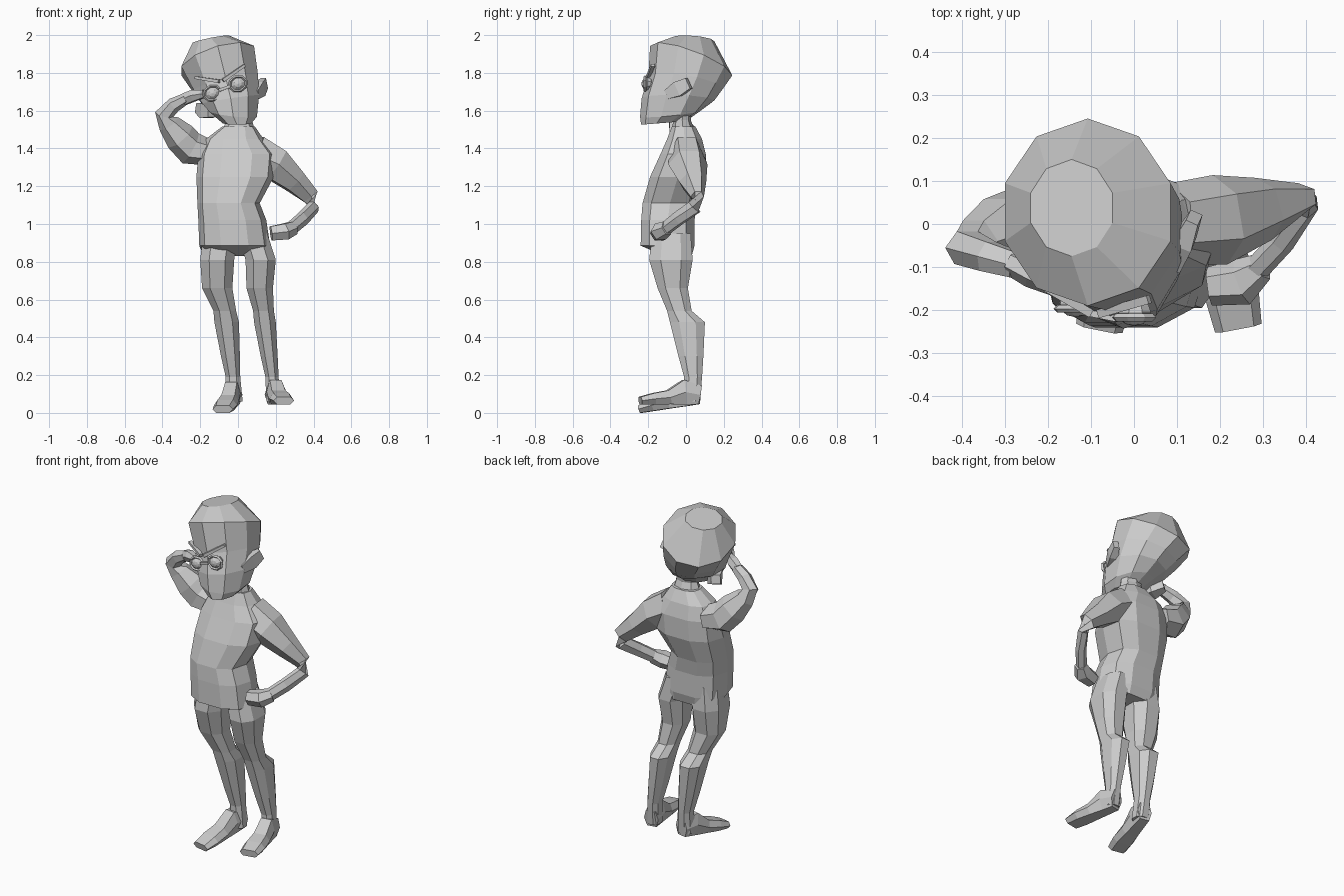
import bpy, bmesh, math
from mathutils import Vector

cube = bpy.data.objects.get("Cube")
if cube:
    bpy.data.objects.remove(cube, do_unlink=True)

GREY = (0.6, 0.6, 0.6, 1)
grey = bpy.data.materials.new("plain grey")
grey.use_nodes = True
grey.diffuse_color = GREY
grey.node_tree.nodes["Principled BSDF"].inputs["Base Color"].default_value = GREY


def skin(name, loops):
    """Join matching loops of points into a closed, flat-shaded body."""
    bm = bmesh.new()
    rings = [[bm.verts.new(p) for p in loop] for loop in loops]
    n = len(rings[0])
    for low, high in zip(rings, rings[1:]):
        for i in range(n):
            j = (i + 1) % n
            bm.faces.new((low[i], low[j], high[j], high[i]))
    bm.faces.new(rings[0][::-1])
    bm.faces.new(rings[-1])
    bmesh.ops.recalc_face_normals(bm, faces=bm.faces)
    mesh = bpy.data.meshes.new(name)
    bm.to_mesh(mesh)
    bm.free()
    mesh.materials.append(grey)
    obj = bpy.data.objects.new(name, mesh)
    bpy.context.collection.objects.link(obj)
    return obj


def unit_ring(sides, power=1.0, turn=0.0):
    """Ring of points filling a unit square; lower power is boxier."""
    def bend(v):
        return math.copysign(abs(v) ** power, v)
    angles = [math.tau * (i + turn) / sides - math.pi / 2 for i in range(sides)]
    pts = [(bend(math.cos(a)), bend(math.sin(a))) for a in angles]
    mx = max(abs(p[0]) for p in pts)
    my = max(abs(p[1]) for p in pts)
    return [(x / mx, y / my) for x, y in pts]


def stack(name, levels, sides=8, power=1.0, turn=0.0):
    """Levels are x0, x1, y0, y1, z and optional slopes of z along x and y."""
    loops = []
    for x0, x1, y0, y1, z, *slope in levels:
        sx, sy = slope or (0, 0)
        hx, hy = (x1 - x0) / 2, (y1 - y0) / 2
        loops.append([Vector((x0 + hx + u * hx, y0 + hy + v * hy,
                              z + u * hx * sx + v * hy * sy))
                      for u, v in unit_ring(sides, power, turn)])
    return skin(name, loops)


def limb(name, stations, sides=6, power=1.0, up=(0, 0, 1), turn=0.5):
    """Stations are x, y, z, width, height along a bent path."""
    centres = [Vector(s[:3]) for s in stations]
    loops = []
    for i, s in enumerate(stations):
        along = centres[min(i + 1, len(centres) - 1)] - centres[max(i - 1, 0)]
        side = along.cross(Vector(up)).normalized()
        rise = side.cross(along).normalized()
        loops.append([centres[i] + side * u * s[3] / 2 + rise * v * s[4] / 2
                      for u, v in unit_ring(sides, power, turn)])
    return skin(name, loops)


# Torso, with the front hem overhanging the hips
stack("torso", [
    (-.18, .16, -.11, .03, .83),
    (-.205, .17, -.24, .045, .885),
    (-.21, .15, -.237, .045, 1.02),
    (-.215, .115, -.23, .06, 1.11),
    (-.22, .19, -.19, .105, 1.25),
    (-.21, .2, -.135, .105, 1.37),
    (-.17, .135, -.1, .085, 1.45),
    (-.085, .09, -.075, .05, 1.515),
], sides=10, power=.8, turn=.5)
stack("neck", [
    (-.085, .09, -.08, .05, 1.49),
    (-.06, .075, -.065, .025, 1.55),
    (-.07, .07, -.07, .04, 1.65),
])

# Legs share depth and height; each has its own sideways pose
leg_depth = [(-.18, .025, .95), (-.195, .035, .81), (-.15, .01, .66), (-.1, .03, .54),
             (-.085, .1, .48), (-.04, .092, .3), (-.01, .085, .19), (-.01, .073, .06)]
leg_poses = {
    "left_leg": [(.0, .155), (.04, .2), (.045, .185), (.08, .19),
                 (.085, .2), (.12, .21), (.145, .215), (.15, .225)],
    "right_leg": [(-.185, .0), (-.2, -.02), (-.19, -.03), (-.13, -.01),
                  (-.125, .005), (-.09, .01), (-.065, .012), (-.065, .025)],
}
for name, widths in leg_poses.items():
    stack(name, [w + d for w, d in zip(widths, leg_depth)], power=.85, turn=.5)


# Feet, splayed apart; the right one dips towards its toes
def foot(name, x, splay, dip):
    shape = [(.07, .085, .1), (-.01, .095, .13), (-.09, .11, .075),
             (-.17, .125, .06), (-.242, .11, .04)]
    limb(name, [(x + splay * (.06 - y), y, .045 - dip * (.06 - y) + h / 2, w, h)
                for y, w, h in shape], power=.6)


foot("left_foot", .185, .19, 0)
foot("right_foot", -.02, -.2, .15)

# Left arm, hand on hip
limb("left_arm", [
    (.09, .0, 1.37, .19, .2),
    (.2, .01, 1.315, .21, .17),
    (.3, .035, 1.225, .15, .12),
    (.385, .06, 1.145, .07, .09),
    (.4, .045, 1.09, .06, .075),
    (.345, -.04, 1.03, .06, .07),
    (.28, -.11, .975, .06, .065),
])
limb("left_hand", [
    (.295, -.1, .98, .07, .07),
    (.25, -.135, .96, .11, .085),
    (.175, -.145, .95, .09, .075),
])

# Right arm, bent up to the glasses
limb("right_arm", [
    (-.16, .01, 1.38, .14, .16),
    (-.25, .005, 1.4, .18, .16),
    (-.305, -.015, 1.46, .17, .15),
    (-.365, -.04, 1.53, .12, .1),
    (-.39, -.055, 1.58, .1, .08),
    (-.34, -.075, 1.63, .08, .07),
    (-.275, -.095, 1.665, .06, .06),
], up=(0, 1, 0))
limb("right_hand", [
    (-.285, -.09, 1.66, .06, .06),
    (-.235, -.115, 1.68, .07, .06),
    (-.18, -.15, 1.69, .04, .04),
])

# Head, tipped sideways with a flared flat crown
stack("head", [
    (-.08, .07, -.238, .0, 1.535, 0, .08),
    (-.15, .1, -.243, .08, 1.585, -.1, .1),
    (-.19, .112, -.235, .15, 1.66, .15, -.03),
    (-.235, .105, -.2, .195, 1.745, .25, -.15),
    (-.3, .085, -.19, .245, 1.865, .28, -.36),
    (-.24, -.05, -.075, .15, 1.977, .2, -.08),
], sides=10)
limb("left_ear", [(.095, -.1, 1.685, .03, .05), (.115, -.04, 1.715, .05, .08),
                  (.14, .015, 1.745, .03, .06)], sides=4)
limb("right_ear", [(-.14, -.1, 1.59, .04, .05), (-.165, -.04, 1.6, .08, .08),
                   (-.205, .01, 1.615, .05, .05)], sides=4)

# Scowling brows
limb("right_brow", [(-.225, -.135, 1.775, .02, .014), (-.1, -.208, 1.755, .02, .018)], sides=4)
limb("left_brow", [(-.08, -.208, 1.76, .02, .018), (.035, -.175, 1.84, .02, .014)], sides=4)

# Glasses: faceted lenses, rims and bridge
tilt = math.radians(-20)
lens_places = {"right": (-.135, -.185, 1.692), "left": (.0, -.205, 1.742)}
for side, place in lens_places.items():
    pose = dict(location=place, rotation=(math.pi / 2, tilt, 0))
    bpy.ops.mesh.primitive_uv_sphere_add(segments=8, ring_count=6, radius=.042, **pose)
    lens = bpy.context.object
    lens.name = side + "_lens"
    lens.scale = (1, .85, .75)
    bpy.ops.mesh.primitive_torus_add(major_segments=8, minor_segments=4,
                                     major_radius=.046, minor_radius=.009, **pose)
    rim = bpy.context.object
    rim.name = side + "_rim"
    rim.scale = (1, .85, 1)
    rim.location.y -= .012
    for part in (lens, rim):
        part.data.materials.clear()
        part.data.materials.append(grey)
limb("bridge", [(-.1, -.208, 1.708, .015, .015), (-.04, -.22, 1.73, .015, .015)], sides=4)
